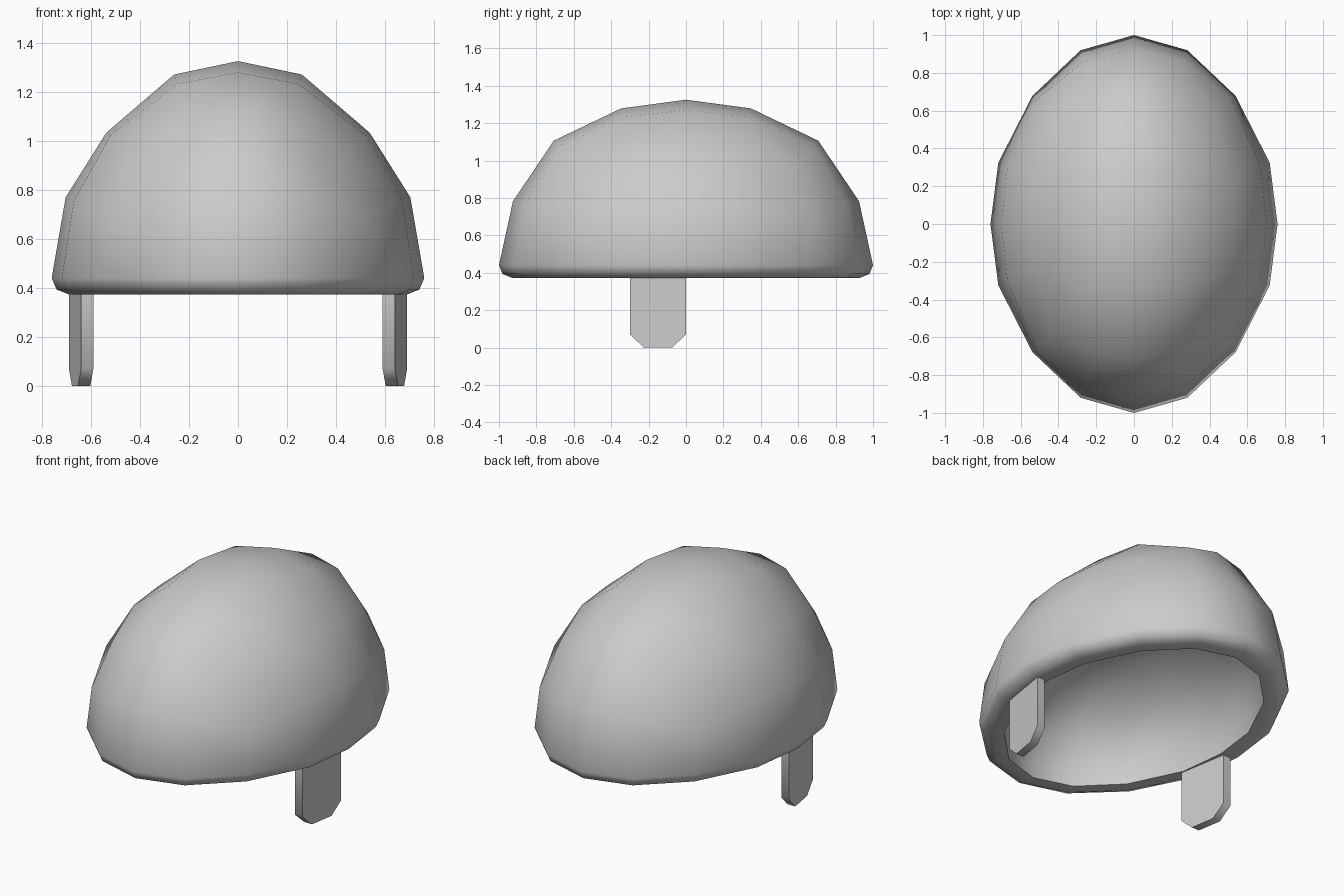
import bpy, bmesh
from mathutils import Vector

if "Cube" in bpy.data.objects:
    bpy.data.objects.remove(bpy.data.objects["Cube"])

AX, AY, BASE, TOP = 0.76, 1.0, 0.44, 1.325
WALL, INNER_TOP = 0.14, 0.90


def link(name, bm, angle):
    mesh = bpy.data.meshes.new(name)
    bmesh.ops.recalc_face_normals(bm, faces=bm.faces[:])
    bm.to_mesh(mesh)
    bm.free()
    ob = bpy.data.objects.new(name, mesh)
    bpy.context.collection.objects.link(ob)
    bpy.ops.object.select_all(action='DESELECT')
    bpy.context.view_layer.objects.active = ob
    ob.select_set(True)
    bpy.ops.object.shade_smooth_by_angle(angle=angle)
    return ob


def add_dome(bm, offset, top):
    """Half of a rounded, subdivided cube, stretched to an egg-shaped dome."""
    tmp = bmesh.new()
    bmesh.ops.create_cube(tmp, size=2)
    bmesh.ops.subdivide_edges(tmp, edges=tmp.edges[:], cuts=3, use_grid_fill=True)
    bmesh.ops.delete(tmp, geom=[v for v in tmp.verts if v.co.z < -0.1], context='VERTS')
    for v in tmp.verts:
        on_top = v.co.z > 0.99
        steps = (0.365, 0.37, 0.4) if on_top else (0.4, 0.345, 0.41)
        p = Vector([(s if c > 0 else -s) if abs(abs(c) - 0.5) < 0.01 else c
                    for c, s in zip(v.co, steps)]).normalized()
        z = p.z + 1.75 * (p.y ** 2 - p.x ** 2) * p.z ** 5 * (1 - p.z)
        if on_top and abs(p.x) > 0.3 and abs(p.y) < 0.5:
            z += 0.008
        y = p.y * (1 - 0.04 * (4 * p.x ** 2 * p.y ** 2) ** 2)
        v.co = (p.x * (AX - offset), y * (AY - offset), BASE + z * (top - BASE))
    mesh = bpy.data.meshes.new("dome_part")
    tmp.to_mesh(mesh)
    tmp.free()
    bm.from_mesh(mesh)
    bpy.data.meshes.remove(mesh)


# Outer shell with rounded outer rim and a flat underside
bm = bmesh.new()
add_dome(bm, 0.0, TOP)
loop = [e for e in bm.edges if e.is_boundary]
old = 0.0
for inset, z in ((0.02, 0.393), (0.07, 0.373), (WALL, 0.373)):
    geom = bmesh.ops.extrude_edge_only(bm, edges=loop)["geom"]
    for v in [g for g in geom if isinstance(g, bmesh.types.BMVert)]:
        v.co = (v.co.x * (AX - inset) / (AX - old),
                v.co.y * (AY - inset) / (AY - old), z)
    loop = [g for g in geom if isinstance(g, bmesh.types.BMEdge) and g.is_boundary]
    old = inset

# Shallow inner hollow, joined to the rim
add_dome(bm, WALL, INNER_TOP)
bmesh.ops.bridge_loops(bm, edges=[e for e in bm.edges if e.is_boundary])
link("helmet_shell", bm, 1.05)

# Side straps: flat tabs with clipped lower corners, slanted along the rim
PROFILE = [(-0.3, 0.39), (-0.3, 0.07), (-0.225, 0), (-0.075, 0), (0, 0.07), (0, 0.39)]
for side, name in ((-1, "left_strap"), (1, "right_strap")):
    bm = bmesh.new()
    verts = [bm.verts.new((side * (0.64 + y / 6), y, z)) for y, z in PROFILE]
    face = bm.faces.new(verts)
    geom = bmesh.ops.extrude_face_region(bm, geom=[face])["geom"]
    for v in geom:
        if isinstance(v, bmesh.types.BMVert):
            v.co.x += side * 0.05
    link(name, bm, 0.96)
